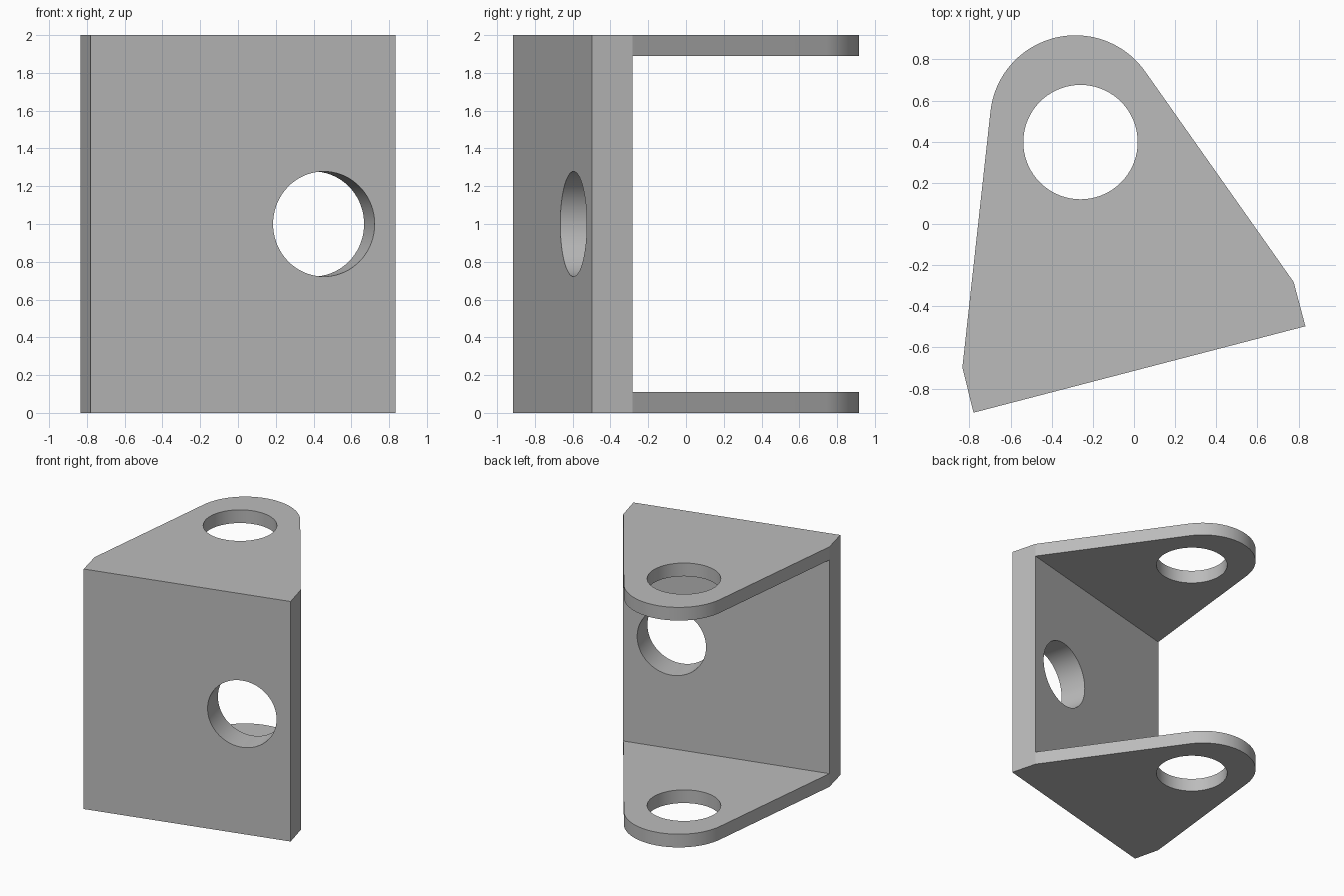
import bpy, bmesh
from math import atan2, cos, sin, pi, radians
from mathutils import Vector

cube = bpy.data.objects.get("Cube")
if cube:
    bpy.data.objects.remove(cube, do_unlink=True)

HEIGHT, PLATE = 2.0, 0.11
# Wall corners: outer pair, then inner pair
OUT_R, OUT_L = Vector((-0.78, -0.917)), Vector((0.833, -0.497))
IN_L, IN_R = Vector((0.776, -0.282)), Vector((-0.834, -0.697))
NOSE, NOSE_R = Vector((-0.285, 0.502)), 0.415
HOLE_R = 0.278

grey = bpy.data.materials.new("grey")
grey.use_nodes = True
colour = (0.5, 0.5, 0.5, 1)
grey.diffuse_color = colour
grey.node_tree.nodes["Principled BSDF"].inputs["Base Color"].default_value = colour


def tangent_angle(point, side):
    """Angle on the nose circle where the line from point touches it."""
    d = point - NOSE
    swing = pi / 2 - math_asin(NOSE_R / d.length)
    return atan2(d.y, d.x) + side * swing


def math_asin(v):
    return atan2(v, (1 - v * v) ** 0.5)


# Rounded nose between the two tangent points
start = tangent_angle(IN_L, 1)
end = tangent_angle(IN_R, -1) % (2 * pi)
STEPS = 40
nose = [NOSE + NOSE_R * Vector((cos(a), sin(a)))
        for a in (start + (end - start) * i / STEPS for i in range(STEPS + 1))]
outline = [OUT_R, OUT_L, IN_L] + nose + [IN_R]
n = len(outline)

# Bracket body: two plates joined by a wall, as one closed skin
bm = bmesh.new()
rings = [[bm.verts.new((p.x, p.y, z)) for p in outline]
         for z in (0, PLATE, HEIGHT - PLATE, HEIGHT)]
bm.faces.new(rings[0][::-1])
bm.faces.new(rings[3])
bm.faces.new(rings[1][2:])
bm.faces.new(rings[2][2:][::-1])
wall = [0, 1, 2, n - 1]
for band, loop in enumerate((range(n), wall, range(n))):
    loop = list(loop)
    lo, hi = rings[band], rings[band + 1]
    for i, j in zip(loop, loop[1:] + loop[:1]):
        bm.faces.new((lo[i], lo[j], hi[j], hi[i]))
bmesh.ops.recalc_face_normals(bm, faces=bm.faces)
bmesh.ops.dissolve_limit(bm, angle_limit=radians(0.5), verts=bm.verts, edges=bm.edges)
mesh = bpy.data.meshes.new("bracket")
bm.to_mesh(mesh)
bm.free()
mesh.materials.append(grey)
bracket = bpy.data.objects.new("bracket", mesh)
bpy.context.collection.objects.link(bracket)


def drill(location, direction, depth):
    """Cut a round hole through the bracket."""
    bpy.ops.mesh.primitive_cylinder_add(vertices=72, radius=HOLE_R, depth=depth, location=location)
    cutter = bpy.context.object
    cutter.name = "hole_cutter"
    cutter.hide_render = True
    cutter.rotation_euler = direction.to_track_quat('Z', 'Y').to_euler()
    cutter.data.materials.append(grey)
    cut = bracket.modifiers.new("hole", 'BOOLEAN')
    cut.operation, cut.solver, cut.object = 'DIFFERENCE', 'EXACT', cutter
    bpy.context.view_layer.objects.active = bracket
    bpy.ops.object.modifier_apply(modifier=cut.name)
    bpy.data.objects.remove(cutter, do_unlink=True)


# Pin hole through both plates, and the hole through the wall
along = (OUT_L - OUT_R).normalized()
drill((-0.26, 0.398, HEIGHT / 2), Vector((0, 0, 1)), HEIGHT + 1)
drill((0.455, -0.597, HEIGHT / 2), Vector((along.y, -along.x, 0)), 0.8)

bpy.ops.object.select_all(action='DESELECT')
bracket.select_set(True)
bpy.context.view_layer.objects.active = bracket
bpy.ops.object.shade_smooth_by_angle(angle=radians(20))
